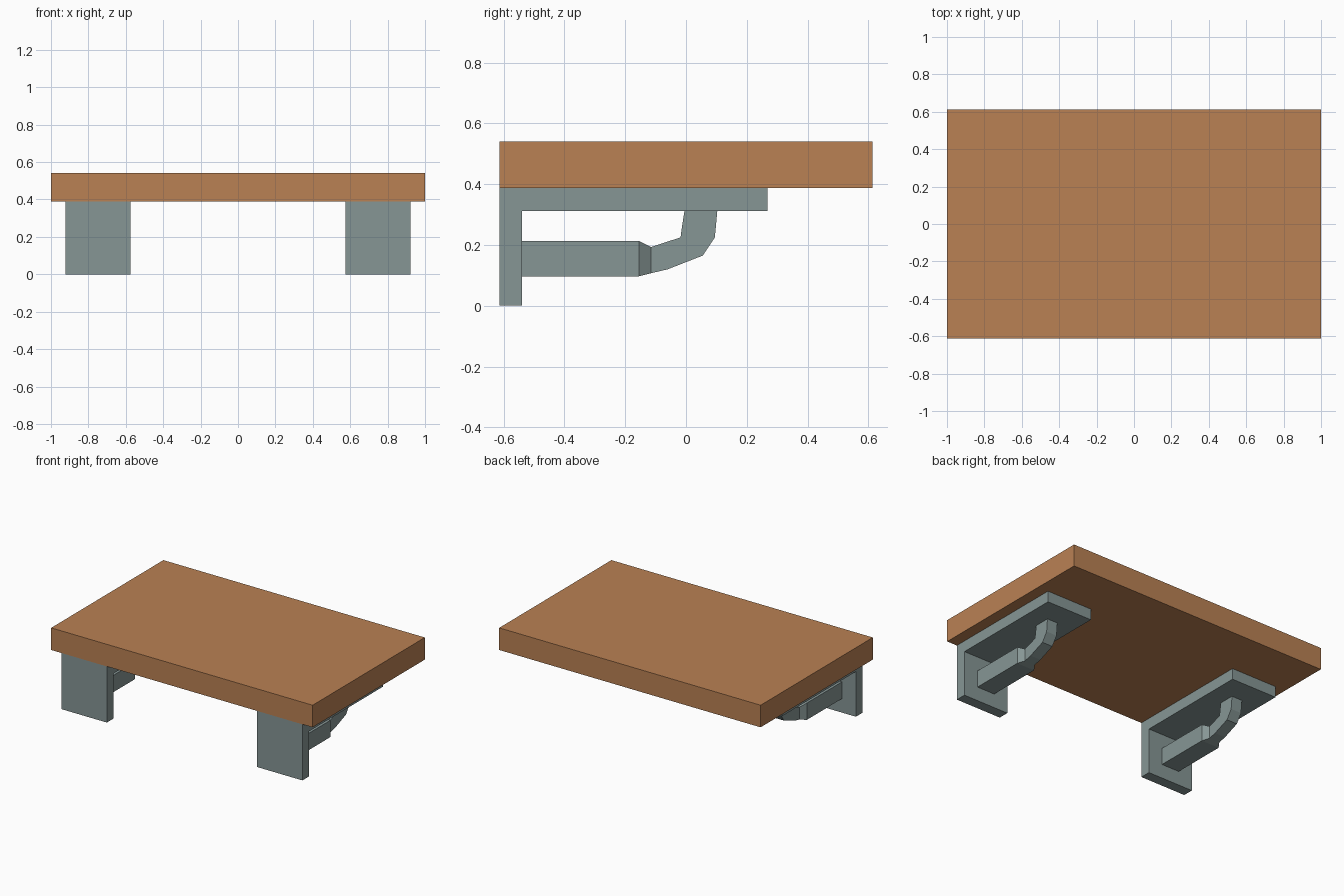
import bpy
import bmesh

cube = bpy.data.objects.get("Cube")
if cube:
    bpy.data.objects.remove(cube, do_unlink=True)


def make_material(name, color):
    mat = bpy.data.materials.new(name)
    mat.use_nodes = True
    mat.diffuse_color = (*color, 1)
    mat.node_tree.nodes["Principled BSDF"].inputs["Base Color"].default_value = (*color, 1)
    return mat


wood = make_material("warm wood", (0.49, 0.22, 0.088))
steel = make_material("grey steel", (0.24, 0.305, 0.30))


def loft(name, rings, mat):
    """Join matching rings of points into a closed solid."""
    bm = bmesh.new()
    loops = [[bm.verts.new(p) for p in ring] for ring in rings]
    for a, b in zip(loops, loops[1:]):
        for i in range(len(a)):
            j = (i + 1) % len(a)
            bm.faces.new((a[i], a[j], b[j], b[i]))
    bm.faces.new(loops[0])
    bm.faces.new(loops[-1])
    bmesh.ops.recalc_face_normals(bm, faces=bm.faces)
    mesh = bpy.data.meshes.new(name)
    bm.to_mesh(mesh)
    bm.free()
    mesh.materials.append(mat)
    obj = bpy.data.objects.new(name, mesh)
    bpy.context.collection.objects.link(obj)
    return obj


def extrude_x(name, profile, x0, x1, mat):
    """Extrude a (y, z) outline from x0 to x1."""
    return loft(name, [[(x, y, z) for y, z in profile] for x in (x0, x1)], mat)


# Shelf board
FRONT, BOARD_Z = -0.613, 0.388
extrude_x("shelf_board",
          [(FRONT, BOARD_Z), (-FRONT, BOARD_Z), (-FRONT, 0.541), (FRONT, 0.541)],
          -1, 1, wood)

# L-shaped bracket outline: upright plate and the plate under the board
bracket = [(FRONT, 0), (-0.54, 0), (-0.54, 0.312), (0.268, 0.312),
           (0.268, BOARD_Z), (FRONT, BOARD_Z)]

# Brace stations: lower point, upper point, half width
brace = [
    ((-0.54, 0.097), (-0.54, 0.213), 0.068),
    ((-0.155, 0.097), (-0.155, 0.213), 0.068),
    ((-0.115, 0.107), (-0.115, 0.193), 0.04),
    ((-0.06, 0.12), (-0.07, 0.208), 0.04),
    ((0.055, 0.165), (-0.018, 0.225), 0.04),
    ((0.095, 0.225), (-0.012, 0.268), 0.04),
    ((0.103, 0.312), (-0.005, 0.312), 0.04),
]

for side, label in ((1, "left"), (-1, "right")):
    cx = side * 0.748
    extrude_x(label + "_bracket", bracket, cx - 0.174, cx + 0.174, steel)
    rings = [[(cx - w, *low), (cx + w, *low), (cx + w, *up), (cx - w, *up)]
             for low, up, w in brace]
    loft(label + "_brace", rings, steel)
